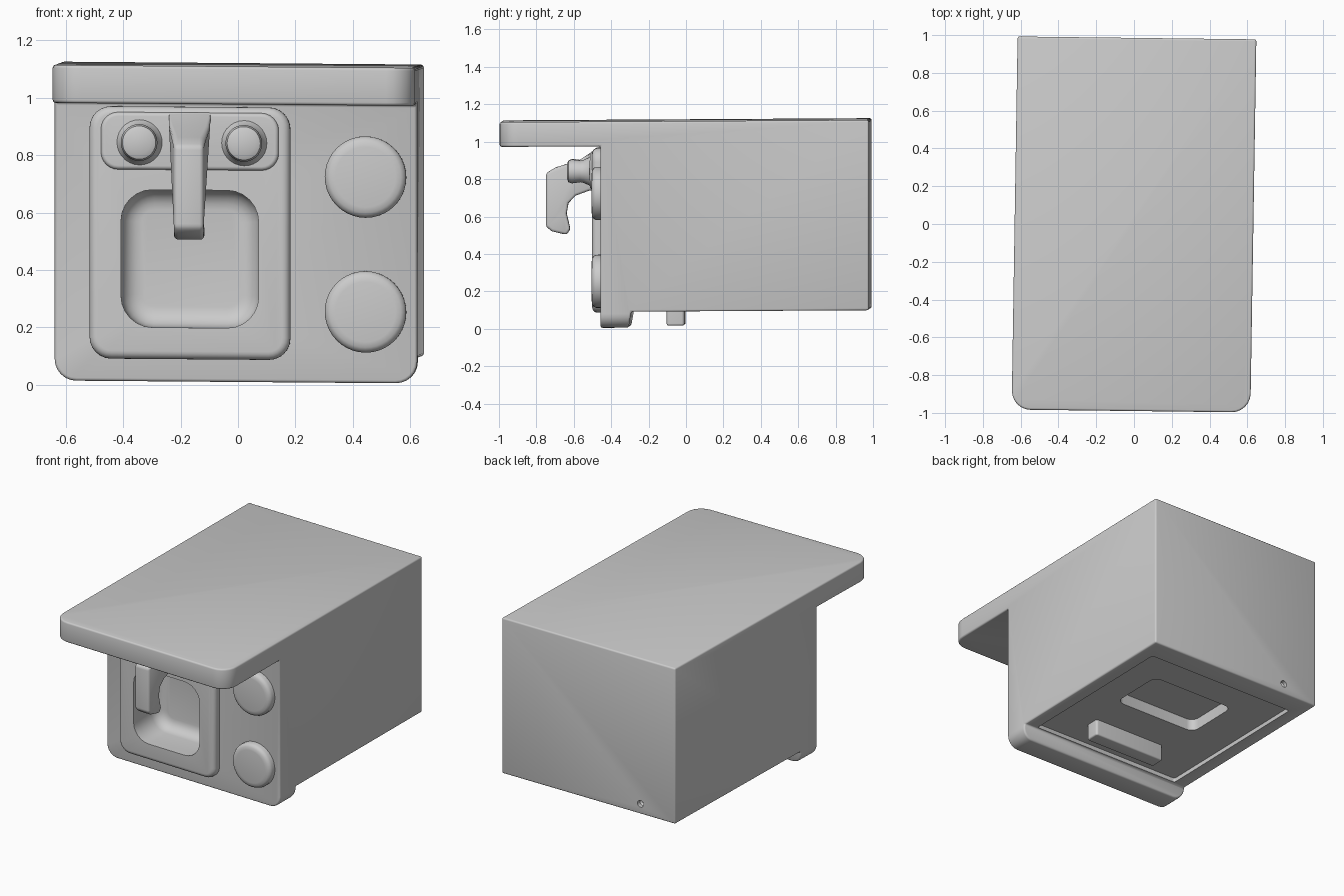
import bpy, bmesh, math
from mathutils import Matrix, Vector

cube = bpy.data.objects.get("Cube")
if cube:
    bpy.data.objects.remove(cube, do_unlink=True)

gray = bpy.data.materials.new("plain gray")
gray.use_nodes = True
COLOR = (0.6, 0.6, 0.6, 1)
gray.diffuse_color = COLOR
gray.node_tree.nodes["Principled BSDF"].inputs["Base Color"].default_value = COLOR

# Slight lean shared by every part
LEAN = Matrix(((1, 0.016, 0, 0), (-0.012, 1, 0, 0), (-0.008, 0.006, 1, 0), (0, 0, 0, 1)))


def make(name, bm):
    bmesh.ops.recalc_face_normals(bm, faces=bm.faces[:])
    mesh = bpy.data.meshes.new(name)
    bm.to_mesh(mesh)
    bm.free()
    mesh.materials.append(gray)
    ob = bpy.data.objects.new(name, mesh)
    bpy.context.collection.objects.link(ob)
    return ob


def bevel(bm, edges, width, seg):
    bmesh.ops.bevel(bm, geom=edges, offset=width, offset_type='OFFSET', segments=seg,
                    profile=0.5, affect='EDGES', clamp_overlap=True)


def along(edge, axis):
    d = (edge.verts[0].co - edge.verts[1].co).normalized()
    return abs(d[axis]) > 0.99


def rounded_box(name, lo, hi, axis, radius, rim=0.0, end=-1):
    """Box with rounded corners along one axis and a softened rim on one end."""
    bm = bmesh.new()
    bmesh.ops.create_cube(bm, size=1)
    lo, hi = Vector(lo), Vector(hi)
    for v in bm.verts:
        v.co = [(lo[i] + hi[i]) / 2 + v.co[i] * (hi[i] - lo[i]) for i in range(3)]
    bevel(bm, [e for e in bm.edges if along(e, axis)], radius, 6)
    if rim:
        level = lo[axis] if end < 0 else hi[axis]
        bevel(bm, [e for e in bm.edges
                   if all(abs(v.co[axis] - level) < 1e-4 for v in e.verts)], rim, 5)
    return make(name, bm)


def extrude_x(profile, half):
    """Prism from a side profile of (y, z) points."""
    bm = bmesh.new()
    face = bm.faces.new([bm.verts.new((-half, y, z)) for y, z in profile])
    out = bmesh.ops.extrude_face_region(bm, geom=[face])
    for v in out["geom"]:
        if isinstance(v, bmesh.types.BMVert):
            v.co.x = half
    return bm


def lathe(name, profile, x, z, sides=40):
    """Turned part facing the front, from (radius, y) points."""
    bm = bmesh.new()
    rings = []
    for r, y in profile:
        rings.append([bm.verts.new((x + r * math.cos(a), y, z + r * math.sin(a)))
                      for a in (math.tau * i / sides for i in range(sides))])
    for a, b in zip(rings, rings[1:]):
        for i in range(sides):
            j = (i + 1) % sides
            bm.faces.new((a[i], a[j], b[j], b[i]))
    bm.faces.new(rings[0])
    bm.faces.new(rings[-1])
    return make(name, bm)


def add_bevel(ob, width, seg=3):
    mod = ob.modifiers.new("soft edges", 'BEVEL')
    mod.width, mod.segments, mod.limit_method = width, seg, 'ANGLE'
    mod.angle_limit = math.radians(40)


def cut(ob, cutter):
    mod = ob.modifiers.new("cut", 'BOOLEAN')
    mod.operation, mod.solver, mod.object = 'DIFFERENCE', 'EXACT', cutter


# Cabinet: box, overhanging slab and front lip in one side profile
HALF = 0.632
bm = extrude_x([(-0.99, 1.115), (-0.99, 0.983), (-0.45, 0.983), (-0.45, 0.012), (-0.3, 0.012),
                (-0.285, 0.098), (0.985, 0.098), (0.985, 1.115)], HALF)
bevel(bm, [e for e in bm.edges if along(e, 2) and e.verts[0].co.y < -0.9], 0.1, 6)
bevel(bm, [e for e in bm.edges if along(e, 1) and max(v.co.z for v in e.verts) < 0.05], 0.075, 6)
cabinet = make("cabinet", bm)
add_bevel(cabinet, 0.018)

# Sink surround with raised tap deck
surround = rounded_box("sink_surround", (-0.51, -0.5, 0.09), (0.19, -0.44, 0.97), 1, 0.075, 0.028)
deck = rounded_box("tap_deck", (-0.47, -0.513, 0.75), (0.15, -0.48, 0.95), 1, 0.06, 0.014)

# Cutters: basin, underside panel, underside pocket, rear pin hole
basin = rounded_box("basin_cutter", (-0.4, -0.6, 0.2), (0.08, -0.25, 0.68), 1, 0.11, 0.07, 1)
under = rounded_box("underside_cutter", (-0.54, -0.27, 0), (0.54, 0.84, 0.125), 2, 0.015)
pocket = rounded_box("pocket_cutter", (-0.27, 0.24, 0.0), (0.33, 0.61, 0.2), 2, 0.05)
pin = lathe("pin_cutter", [(0.022, 1.1), (0.022, 0.96), (0.012, 0.95)], -0.38, 0.165, 16)
for c in (basin, under, pocket, pin):
    cut(cabinet, c)
cut(surround, basin)

# Underside bar
bar = rounded_box("underside_bar", (-0.23, -0.1, 0.02), (0.29, -0.005, 0.13), 2, 0.015, 0.01)

# Round burners
burners = [lathe(name, [(0.142, -0.44), (0.142, -0.475), (0.136, -0.488), (0.124, -0.496),
                        (0.105, -0.499)], 0.452, z)
           for name, z in (("upper_burner", 0.73), ("lower_burner", 0.26))]

# Tap knobs
knobs = [lathe(name, [(0.088, -0.5), (0.074, -0.52), (0.062, -0.545), (0.058, -0.565),
                      (0.064, -0.61), (0.058, -0.628), (0.04, -0.636)], x, 0.845, 28)
         for name, x in (("right_knob", -0.335), ("left_knob", 0.03))]

# Faucet: wide at the deck, narrow along the spout
bm = extrude_x([(-0.47, 0.965), (-0.51, 0.945), (-0.57, 0.905), (-0.7, 0.865), (-0.75, 0.835),
                (-0.75, 0.55), (-0.72, 0.525), (-0.64, 0.505), (-0.62, 0.535), (-0.64, 0.62),
                (-0.63, 0.675), (-0.59, 0.715), (-0.52, 0.74), (-0.47, 0.745)], 1)
for v in bm.verts:
    wide = max(0, min(1, (v.co.y + 0.65) / 0.12))
    flare = 0.052 + 0.028 * wide * max(0.2, min(1, (v.co.z - 0.7) / 0.2))
    v.co.x = -0.16 + v.co.x * flare
faucet = make("faucet", bm)
add_bevel(faucet, 0.014)

# Finish: bake modifiers, lean and smooth shading
parts = [cabinet, surround, deck, bar, faucet] + burners + knobs
for ob in parts:
    bpy.ops.object.select_all(action='DESELECT')
    bpy.context.view_layer.objects.active = ob
    ob.select_set(True)
    for mod in list(ob.modifiers):
        bpy.ops.object.modifier_apply(modifier=mod.name)
    ob.data.transform(LEAN)
    bpy.ops.object.shade_smooth_by_angle(angle=math.radians(35))
for c in (basin, under, pocket, pin):
    bpy.data.objects.remove(c, do_unlink=True)
